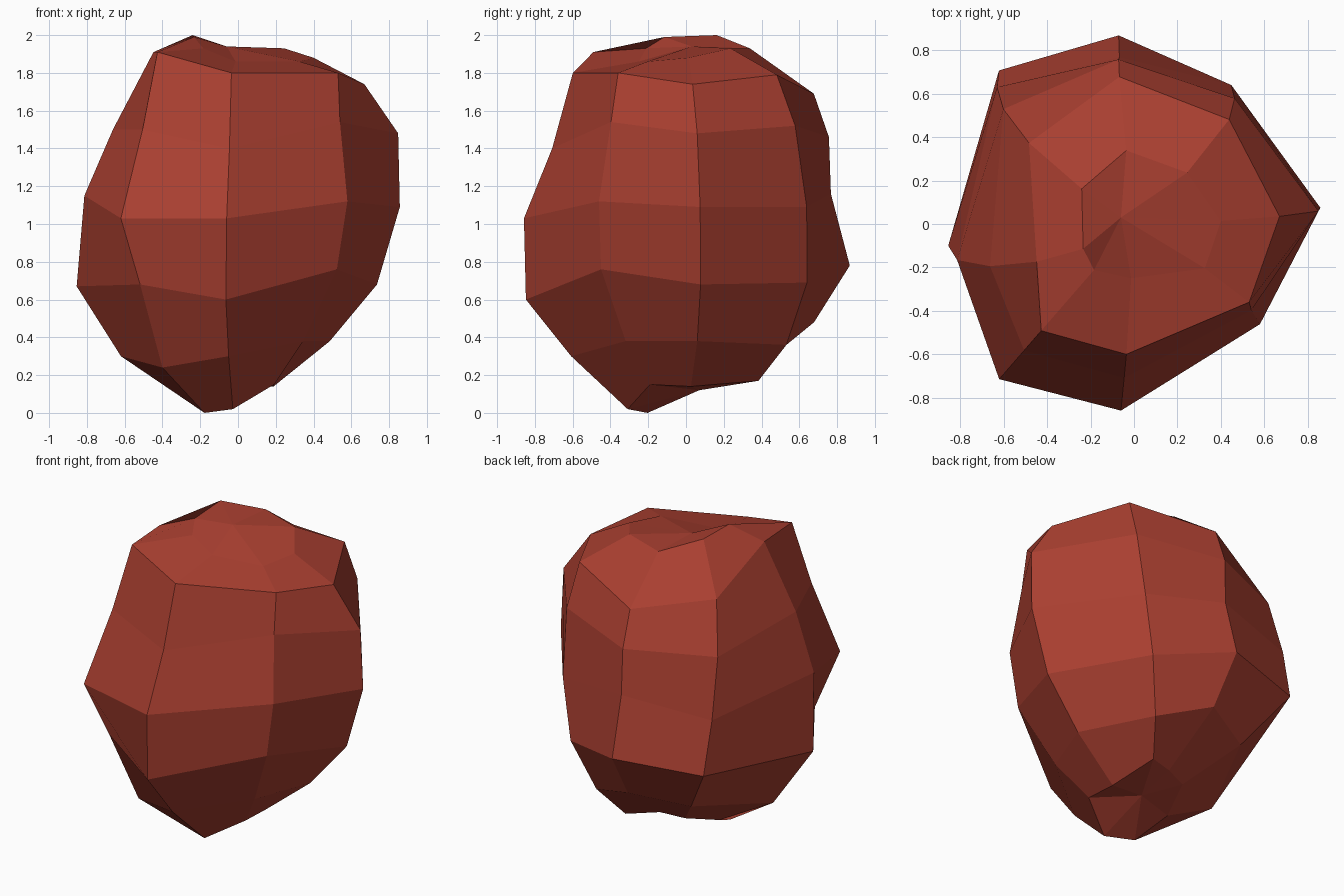
import bpy, bmesh, math

if "Cube" in bpy.data.objects:
    bpy.data.objects.remove(bpy.data.objects["Cube"])

# Eight meridian profiles of a lumpy faceted boulder:
# (top angle, bottom angle) then (radius, height) from the top ring down
MERIDIANS = [
    ((2, 8), [(.40, 1.88), (.67, 1.74), (.85, 1.48), (.86, 1.09), (.74, .68), (.49, .38), (.19, .14)]),
    ((44, 66), [(.34, 1.93), (.65, 1.79), (.74, 1.52), (.78, 1.09), (.75, .69), (.60, .36), (.42, .17)]),
    ((96, 94), [(.34, 1.93), (.68, 1.69), (.76, 1.46), (.77, 1.16), (.87, .78), (.68, .48), (.30, .20)]),
    ((146, 124), [(.29, 2.0), (.61, 1.75), (.80, 1.46), (.89, 1.09), (.94, .75), (.65, .42), (.30, .18)]),
    ((206, 177), [(.26, 1.99), (.48, 1.91), (.69, 1.50), (.83, 1.15), (.86, .67), (.62, .30), (.25, .10)]),
    ((229, 229), [(.28, 1.93), (.65, 1.91), (.77, 1.50), (.945, 1.03), (.79, .68), (.61, .24), (.27, 0)]),
    ((267, 265), [(.25, 1.86), (.60, 1.80), (.71, 1.40), (.86, 1.03), (.85, .60), (.61, .30), (.31, .02)]),
    ((328, 315), [(.385, 1.86), (.64, 1.80), (.67, 1.54), (.74, 1.12), (.69, .76), (.47, .38), (.27, .15)]),
]

bm = bmesh.new()
top = bm.verts.new((-.06, .03, 1.94))
bottom = bm.verts.new((.0, .07, .12))

# Sweep each profile down its slightly twisted meridian
columns = []
for (a0, a1), profile in MERIDIANS:
    column = []
    for i, (r, z) in enumerate(profile):
        a = math.radians(a0 + (a1 - a0) * i / (len(profile) - 1))
        column.append(bm.verts.new((r * math.cos(a), r * math.sin(a), z)))
    columns.append(column)

# Skin neighbouring meridians and close the poles
for k, c in enumerate(columns):
    d = columns[(k + 1) % len(columns)]
    bm.faces.new((top, c[0], d[0]))
    bm.faces.new((bottom, d[-1], c[-1]))
    for i in range(len(c) - 1):
        bm.faces.new((c[i], c[i + 1], d[i + 1], d[i]))
bmesh.ops.recalc_face_normals(bm, faces=bm.faces)

mesh = bpy.data.meshes.new("boulder")
bm.to_mesh(mesh)
bm.free()
boulder = bpy.data.objects.new("boulder", mesh)
bpy.context.collection.objects.link(boulder)

# Single red clay colour
clay = bpy.data.materials.new("red clay")
clay.diffuse_color = (.40, .05, .03, 1)
clay.use_nodes = True
clay.node_tree.nodes["Principled BSDF"].inputs["Base Color"].default_value = clay.diffuse_color
mesh.materials.append(clay)
